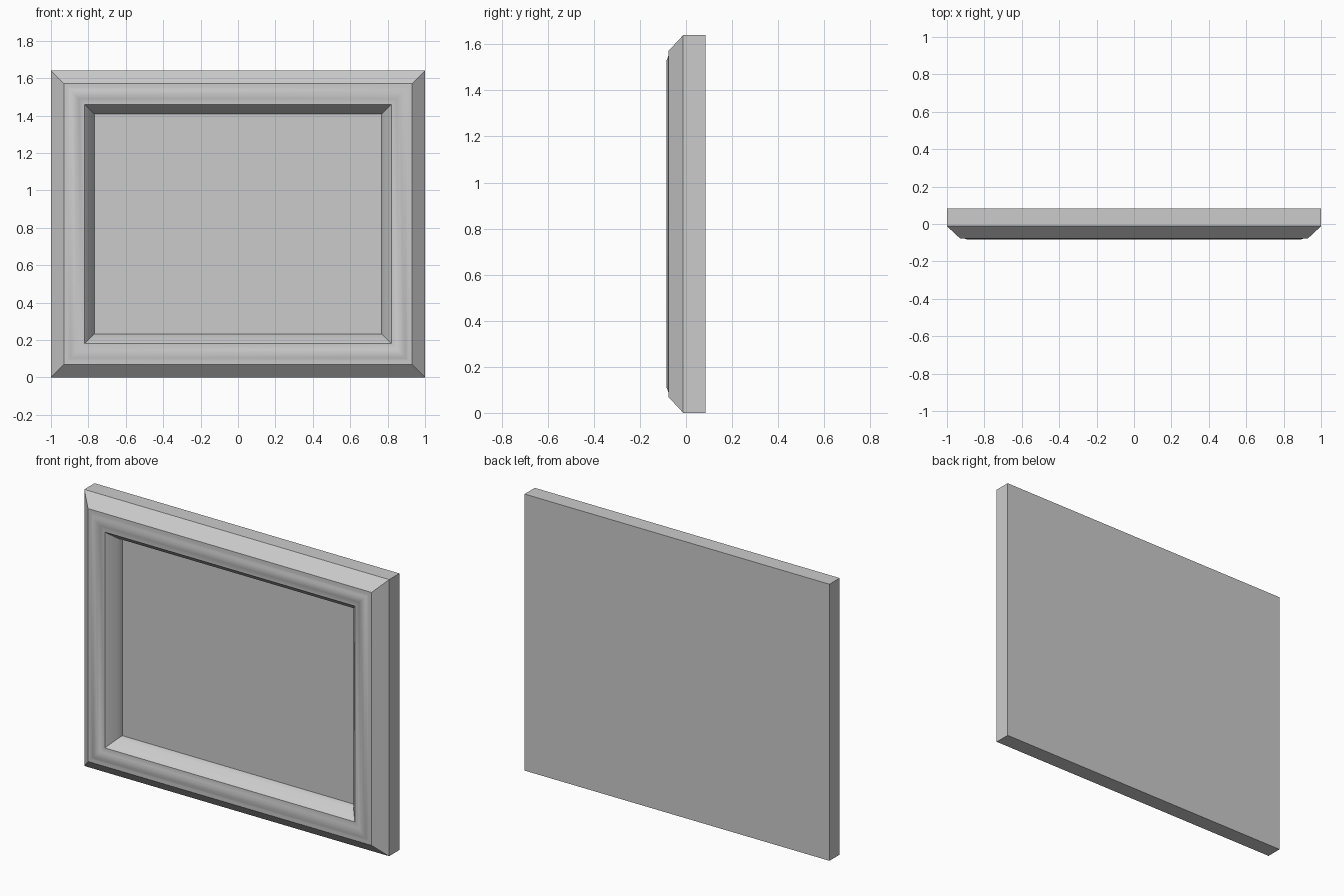
import bpy, bmesh, math

if "Cube" in bpy.data.objects:
    bpy.data.objects.remove(bpy.data.objects["Cube"])

W, H = 2.0, 1.64          # overall width and height

grey = bpy.data.materials.new("plain grey")
grey.diffuse_color = (0.6, 0.6, 0.6, 1)
grey.use_nodes = True
grey.node_tree.nodes["Principled BSDF"].inputs["Base Color"].default_value = grey.diffuse_color

# moulding section, back to front to recess: (inset from outer edge, y)
PROFILE = [
    (0.0, 0.084), (0.0, -0.012),          # straight side
    (0.07, -0.077), (0.09, -0.077),       # outer chamfer and flat
    (0.10, -0.080), (0.11, -0.084),       # soft raised bead
    (0.135, -0.084), (0.15, -0.077),
    (0.18, -0.077),                       # inner lip
    (0.225, -0.024), (0.232, 0.013),      # slope and step into the recess
]


def ring(bm, inset, y):
    x = W / 2 - inset
    return [bm.verts.new(p) for p in (
        (-x, y, inset), (x, y, inset), (x, y, H - inset), (-x, y, H - inset))]


def finish(bm, name):
    bmesh.ops.recalc_face_normals(bm, faces=bm.faces)
    mesh = bpy.data.meshes.new(name)
    bm.to_mesh(mesh)
    bm.free()
    mesh.materials.append(grey)
    obj = bpy.data.objects.new(name, mesh)
    bpy.context.collection.objects.link(obj)
    return obj


# mitred frame with closed back and recessed panel face
bm = bmesh.new()
rings = [ring(bm, *p) for p in PROFILE]
for a, b in zip(rings, rings[1:]):
    for i in range(4):
        j = (i + 1) % 4
        bm.faces.new((a[i], a[j], b[j], b[i]))
bm.faces.new(rings[0])
bm.faces.new(rings[-1])
frame = finish(bm, "picture_frame")

# smooth bead, crisp mitres and chamfers
bpy.context.view_layer.objects.active = frame
frame.select_set(True)
bpy.ops.object.shade_smooth_by_angle(angle=math.radians(30))
